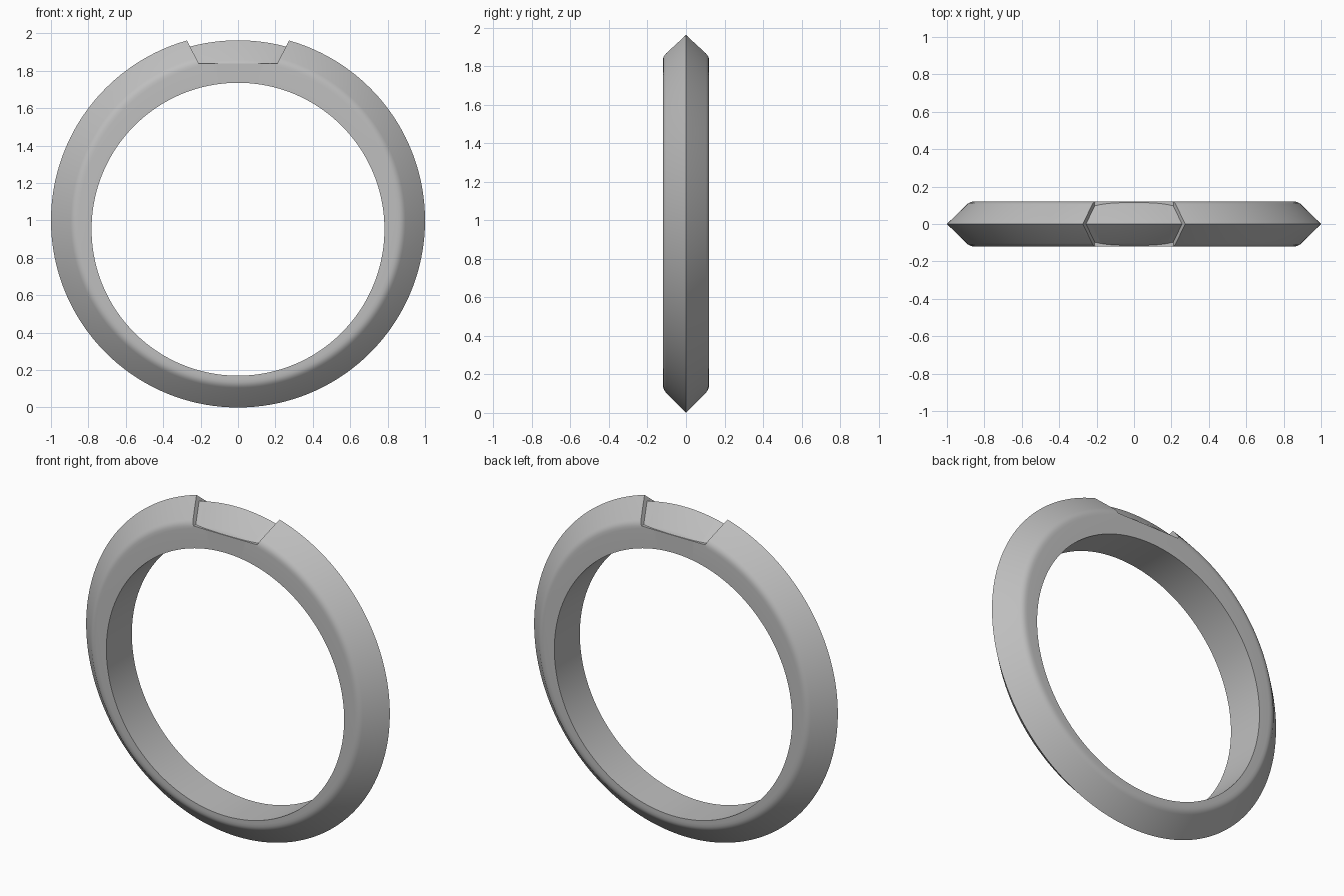
import bpy, bmesh
from math import sin, cos, tau, radians

if "Cube" in bpy.data.objects:
    bpy.data.objects.remove(bpy.data.objects["Cube"])

SEGMENTS = 192
HALF_WIDTH = 0.12
HOLE_RADIUS, HOLE_Z = 0.783, 0.953
INLAY_DROP = 0.037
# Half of the bevelled outer profile: (radius, y), knife edge first
BEVEL = [(1, 0), (0.895, 0.104), (0.886, 0.111), (0.876, 0.116),
         (0.865, 0.119), (0.85, HALF_WIDTH)]

metal = bpy.data.materials.new("grey_metal")
metal.use_nodes = True
grey = (0.52, 0.52, 0.52, 1)
metal.diffuse_color = grey
metal.node_tree.nodes["Principled BSDF"].inputs["Base Color"].default_value = grey


def make_object(name, bm):
    bmesh.ops.recalc_face_normals(bm, faces=bm.faces)
    mesh = bpy.data.meshes.new(name)
    bm.to_mesh(mesh)
    bm.free()
    mesh.materials.append(metal)
    obj = bpy.data.objects.new(name, mesh)
    bpy.context.collection.objects.link(obj)
    return obj


def make_band(name, drop=0):
    """Bevelled band around y, with a slightly lowered round hole."""
    profile = [(r, -y) for r, y in reversed(BEVEL)] + BEVEL[1:]
    bm = bmesh.new()
    sections = []
    for i in range(SEGMENTS):
        s, c = sin(tau * i / SEGMENTS), cos(tau * i / SEGMENTS)
        points = [(r * s, y, 1 - drop + r * c) for r, y in profile]
        points += [(HOLE_RADIUS * s, y, HOLE_Z - drop + HOLE_RADIUS * c)
                   for y in (HALF_WIDTH, -HALF_WIDTH)]
        sections.append([bm.verts.new(p) for p in points])
    for i, a in enumerate(sections):
        b = sections[(i + 1) % SEGMENTS]
        for j in range(len(a)):
            k = (j + 1) % len(a)
            bm.faces.new((a[j], a[k], b[k], b[j]))
    return make_object(name, bm)


def make_wedge():
    """Flared block that defines the notch at the top."""
    outline = [(-0.21, 1.84), (0.21, 1.84), (0.345, 2.1), (-0.345, 2.1)]
    bm = bmesh.new()
    face = bm.faces.new([bm.verts.new((x, -0.3, z)) for x, z in outline])
    side = bmesh.ops.extrude_face_region(bm, geom=[face])["geom"]
    bmesh.ops.translate(bm, vec=(0, 0.6, 0),
                        verts=[v for v in side if isinstance(v, bmesh.types.BMVert)])
    return make_object("notch_cutter", bm)


def apply_boolean(obj, cutter, operation):
    mod = obj.modifiers.new("notch", 'BOOLEAN')
    mod.object, mod.operation, mod.solver = cutter, operation, 'EXACT'
    bpy.ops.object.select_all(action='DESELECT')
    obj.select_set(True)
    bpy.context.view_layer.objects.active = obj
    bpy.ops.object.modifier_apply(modifier=mod.name)
    bpy.ops.object.shade_smooth_by_angle(angle=radians(25))


# Main band with a notch, and the lower inlay that fills it
wedge = make_wedge()
wedge.hide_render = True
apply_boolean(make_band("ring_band"), wedge, 'DIFFERENCE')
apply_boolean(make_band("top_inlay", INLAY_DROP), wedge, 'INTERSECT')
bpy.data.objects.remove(wedge)
